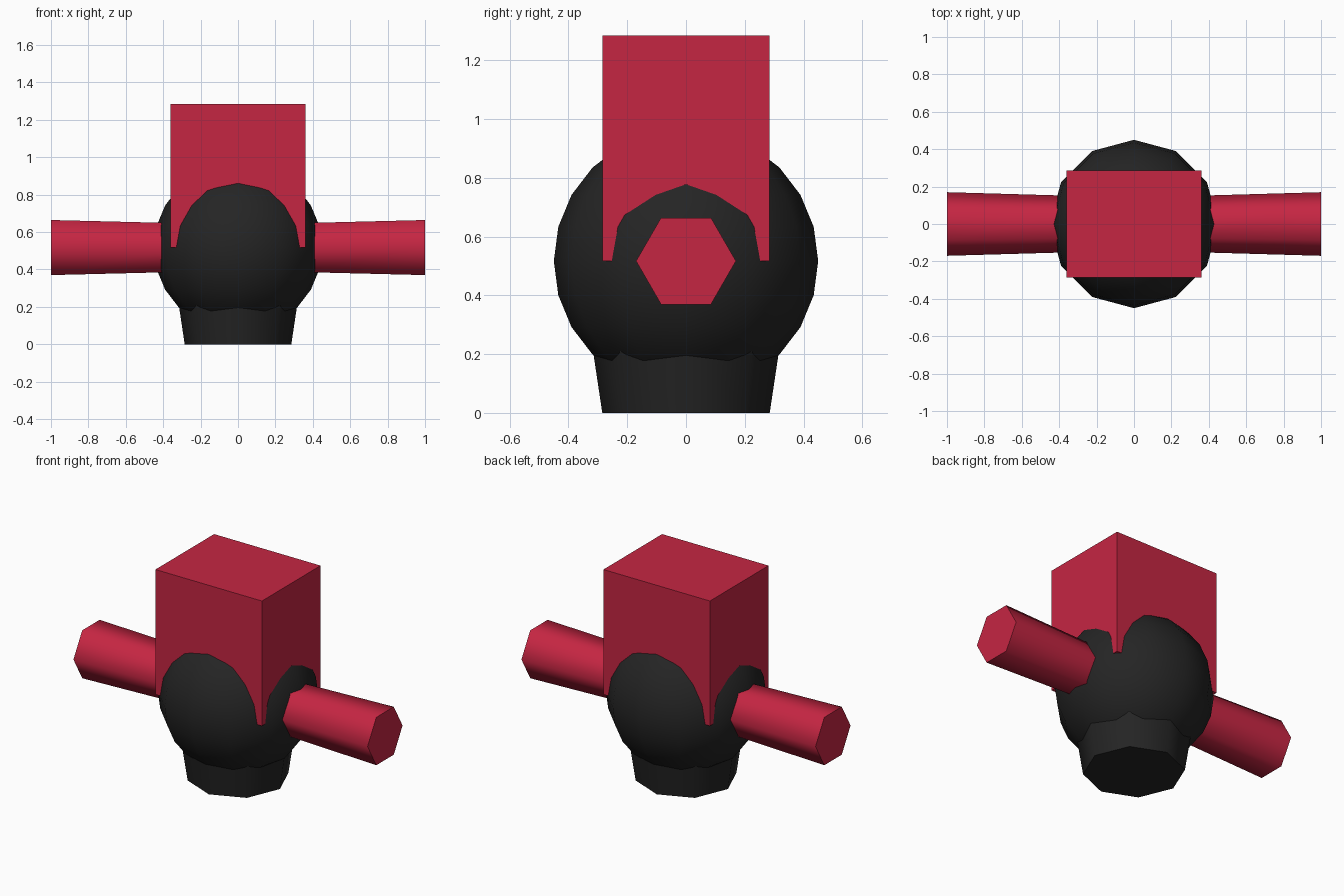
import bpy
import math

if "Cube" in bpy.data.objects:
    bpy.data.objects.remove(bpy.data.objects["Cube"])


def material(name, rgb):
    mat = bpy.data.materials.new(name)
    mat.diffuse_color = (*rgb, 1.0)
    mat.use_nodes = True
    mat.node_tree.nodes["Principled BSDF"].inputs["Base Color"].default_value = mat.diffuse_color
    return mat


RED = material("crimson", (0.56, 0.019, 0.055))
BLACK = material("charcoal", (0.018, 0.018, 0.018))
HUB_Z = 0.517  # height of the ball centre and the arm axis


def finish(name, mat, smooth=None):
    """Name and colour the active object, optionally smoothing it up to an angle."""
    obj = bpy.context.object
    obj.name = name
    obj.data.materials.append(mat)
    if smooth:
        bpy.ops.object.shade_smooth_by_angle(angle=math.radians(smooth))
    return obj


# Ball body
bpy.ops.mesh.primitive_uv_sphere_add(segments=12, ring_count=12, radius=0.45,
                                     location=(0, 0, HUB_Z))
finish("ball_body", BLACK, 65)

# Eight-sided base, widening upward into the ball
bpy.ops.mesh.primitive_cone_add(vertices=8, radius1=0.285, radius2=0.33, depth=0.3,
                                location=(0, 0, 0.15))
finish("base", BLACK, 65)

# Block on top, sunk into the ball down to its middle
bpy.ops.mesh.primitive_cube_add(size=1, location=(0, 0, (HUB_Z + 1.285) / 2))
block = finish("top_block", RED)
block.scale = (0.724, 0.57, 1.285 - HUB_Z)

# Six-sided side arms, flaring slightly outward
for side, label in ((-1, "left"), (1, "right")):
    bpy.ops.mesh.primitive_cone_add(vertices=6, radius1=0.15, radius2=0.17, depth=0.7,
                                    location=(side * 0.65, 0, HUB_Z),
                                    rotation=(0, side * math.pi / 2, 0))
    finish(label + "_arm", RED, 65)
